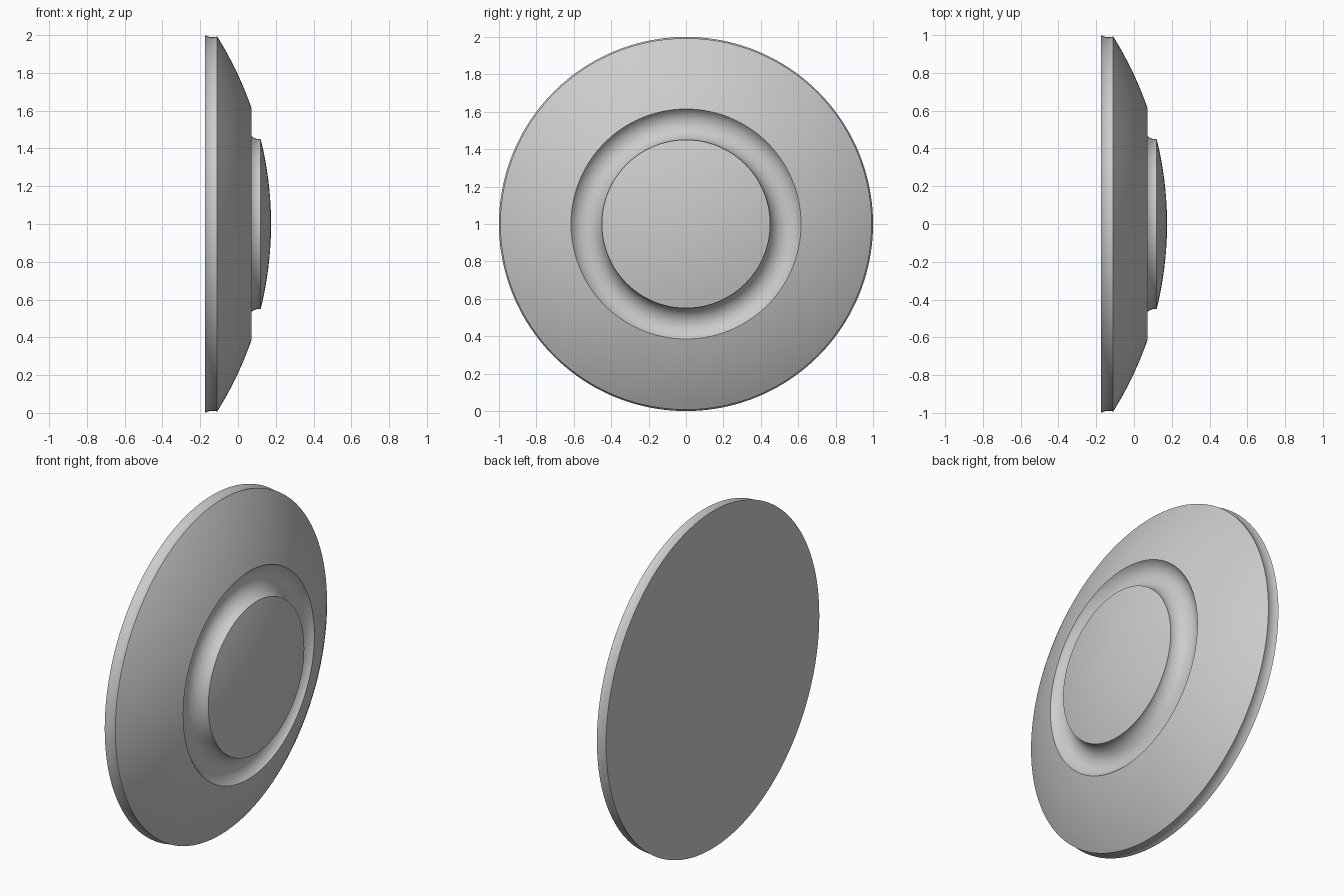
import bpy, bmesh
from math import sin, cos, asin, atan2, hypot, radians, pi
from mathutils import Matrix, Vector

cube = bpy.data.objects.get("Cube")
if cube:
    bpy.data.objects.remove(cube)

grey = bpy.data.materials.new("light_grey")
grey.use_nodes = True
colour = (0.604, 0.604, 0.604, 1)
grey.diffuse_color = colour
grey.node_tree.nodes["Principled BSDF"].inputs["Base Color"].default_value = colour

SEGMENTS = 160
FRONT, BACK = 0.175, -0.175   # extent along the x axis
DOME = 1.87                   # radius of the sphere shared by cap and outer face


def arc(cx, cr, radius, a0, a1, steps):
    """Points (x, r) on a circle; angle 0 points along +x."""
    return [(cx + radius * cos(a0 + (a1 - a0) * i / steps),
             cr + radius * sin(a0 + (a1 - a0) * i / steps)) for i in range(steps + 1)]


def dome_angle(r):
    return asin(r / DOME)


# Profile from the centre of the cap, across the groove and out to the rim
centre = FRONT - DOME
cap = arc(centre, 0, DOME, 0, dome_angle(0.45), 12)
outer = arc(centre, 0, DOME, dome_angle(0.615), dome_angle(0.993), 14)

# Round groove, passing through the cap edge and the inner edge of the outer face
gx, gr = 0.125, 0.54
a0 = atan2(cap[-1][1] - gr, cap[-1][0] - gx) % (2 * pi)
a1 = atan2(outer[0][1] - gr, outer[0][0] - gx) % (2 * pi)
gauge = hypot(outer[0][0] - gx, outer[0][1] - gr)
groove = arc(gx, gr, gauge, a0, a1, 20)

# Slightly hollow rim
edge_x, edge_r = outer[-1]
rim = []
for i in range(1, 9):
    t = i / 8
    rim.append((edge_x + (BACK - edge_x) * t,
                edge_r + (1 - edge_r) * t - 0.028 * t * (1 - t)))

profile = cap + groove[1:-1] + outer + rim

# Turn the profile around the x axis
bm = bmesh.new()
rings = []
for x, r in profile[1:]:
    rings.append([bm.verts.new((x, r * cos(2 * pi * k / SEGMENTS), r * sin(2 * pi * k / SEGMENTS)))
                  for k in range(SEGMENTS)])
tip = bm.verts.new((FRONT, 0, 0))
for k in range(SEGMENTS):
    n = (k + 1) % SEGMENTS
    bm.faces.new((tip, rings[0][k], rings[0][n]))
    for a, b in zip(rings, rings[1:]):
        bm.faces.new((a[k], b[k], b[n], a[n]))
bm.faces.new(rings[-1])  # flat back
bmesh.ops.recalc_face_normals(bm, faces=bm.faces)
bmesh.ops.translate(bm, verts=bm.verts, vec=(0, 0, 1))

mesh = bpy.data.meshes.new("domed_disc")
bm.to_mesh(mesh)
bm.free()
mesh.materials.append(grey)
disc = bpy.data.objects.new("domed_disc", mesh)
bpy.context.collection.objects.link(disc)

bpy.ops.object.select_all(action="DESELECT")
disc.select_set(True)
bpy.context.view_layer.objects.active = disc
bpy.ops.object.shade_smooth_by_angle(angle=radians(30))
